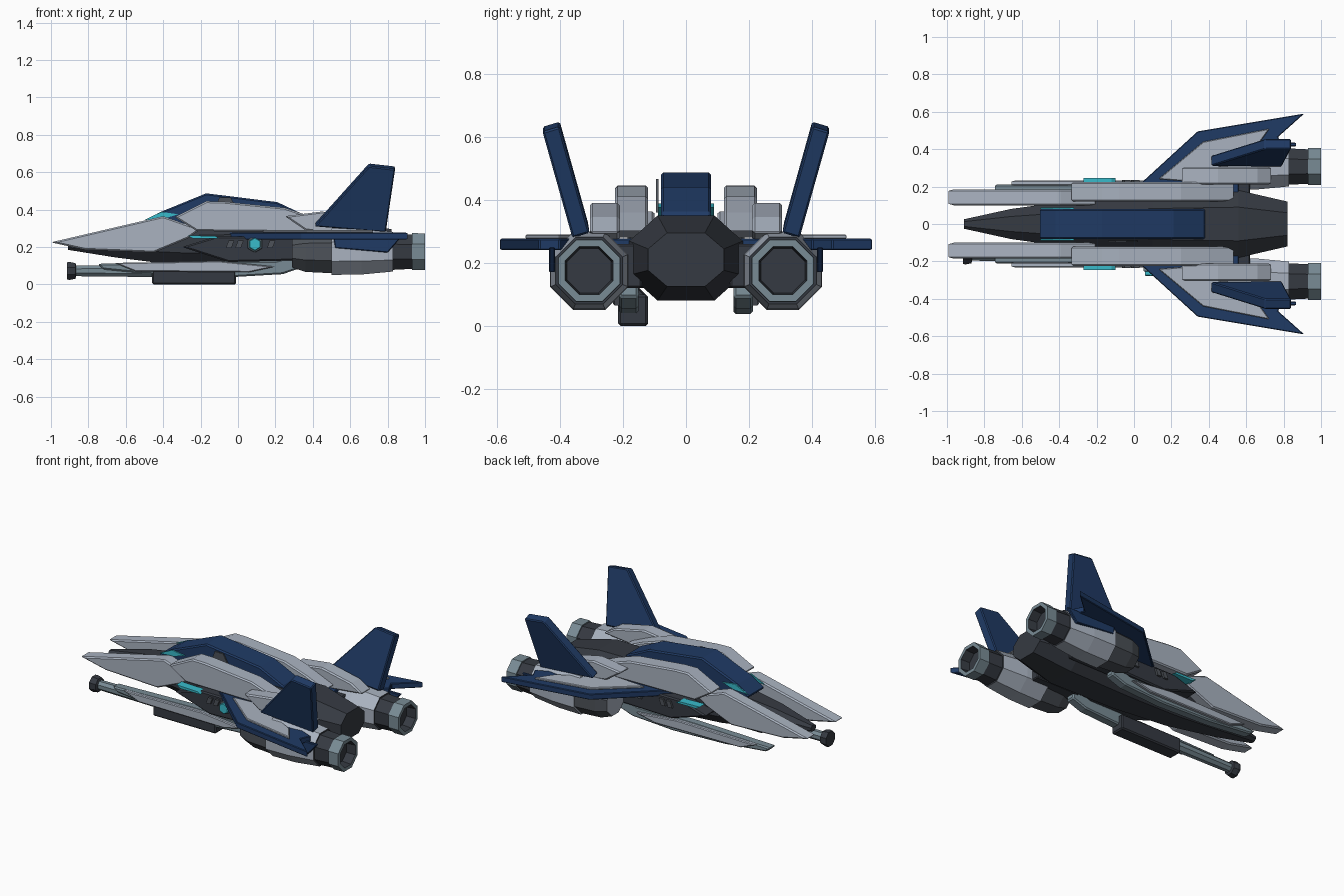
import bpy, bmesh, math

if "Cube" in bpy.data.objects:
    bpy.data.objects.remove(bpy.data.objects["Cube"])


def material(name, rgb):
    m = bpy.data.materials.new(name)
    m.diffuse_color = (*rgb, 1)
    m.use_nodes = True
    m.node_tree.nodes["Principled BSDF"].inputs["Base Color"].default_value = m.diffuse_color
    return m


LIGHT = material("light_grey", (0.40, 0.45, 0.53))
NAVY = material("navy", (0.014, 0.043, 0.13))
DARK = material("charcoal", (0.036, 0.042, 0.054))
MID = material("gunmetal", (0.075, 0.085, 0.10))
STEEL = material("steel", (0.19, 0.26, 0.30))
TEAL = material("teal", (0.04, 0.50, 0.60))


def finish(name, bm, mats, bevel=0):
    bmesh.ops.recalc_face_normals(bm, faces=bm.faces)
    me = bpy.data.meshes.new(name)
    bm.to_mesh(me)
    bm.free()
    for m in mats:
        me.materials.append(m)
    ob = bpy.data.objects.new(name, me)
    bpy.context.collection.objects.link(ob)
    if bevel:
        b = ob.modifiers.new("edge", 'BEVEL')
        b.width = bevel
        b.segments = 1
        b.limit_method = 'ANGLE'
    return ob


def bridge(name, loops, mats, bevel=0, mat_ids=None):
    """Skin equal-length closed loops and cap both ends."""
    bm = bmesh.new()
    rows = [[bm.verts.new(p) for p in loop] for loop in loops]
    n = len(rows[0])
    for i in range(len(rows) - 1):
        a, b = rows[i], rows[i + 1]
        for k in range(n):
            j = (k + 1) % n
            f = bm.faces.new((a[k], a[j], b[j], b[k]))
            f.material_index = mat_ids[i] if mat_ids else 0
    bm.faces.new(rows[0])
    end = bm.faces.new(rows[-1])
    end.material_index = mat_ids[-1] if mat_ids else 0
    return finish(name, bm, mats, bevel)


def side_plate(name, pts, y0, y1, mat, bevel=0.008):
    """Profile in x, z given a thickness along y."""
    return bridge(name, [[(x, y, z) for x, z in pts] for y in (y0, y1)], [mat], bevel)


def flat_plate(name, pts, s, z0, z1, mat, bevel=0.004):
    """Outline in x, y given a thickness along z."""
    return bridge(name, [[(x, s * y, z) for x, y in pts] for z in (z0, z1)], [mat], bevel)


def box(name, x0, x1, y0, y1, z0, z1, mat, bevel=0.006):
    return side_plate(name, [(x0, z0), (x1, z0), (x1, z1), (x0, z1)], y0, y1, mat, bevel)


def turned(name, profile, y, z, mats, mat_ids, sides=8):
    """Faceted turned part along x, from (x, apothem) pairs."""
    loops = []
    for x, r in profile:
        r /= math.cos(math.pi / sides)
        ang = [(k + 0.5) * math.tau / sides for k in range(sides)]
        loops.append([(x, y + r * math.cos(a), z + r * math.sin(a)) for a in ang])
    return bridge(name, loops, mats, 0, mat_ids)


# Core fuselage: chamfered sections (x, half width, bottom, top)
sections = [(-0.91, 0.025, 0.185, 0.225), (-0.66, 0.08, 0.145, 0.28),
            (-0.30, 0.13, 0.10, 0.33), (0.10, 0.165, 0.08, 0.35),
            (0.56, 0.18, 0.08, 0.35), (0.82, 0.12, 0.125, 0.295)]
loops = []
for x, w, lo, hi in sections:
    c, h = 0.5 * w, 0.3 * (hi - lo)
    loops.append([(x, -c, lo), (x, c, lo), (x, w, lo + h), (x, w, hi - h),
                  (x, c, hi), (x, -c, hi), (x, -w, hi - h), (x, -w, lo + h)])
bridge("fuselage", loops, [DARK])

# Dorsal spine and canopy
side_plate("dorsal_spine", [(-0.51, 0.33), (-0.42, 0.385), (-0.17, 0.487), (0.21, 0.44),
                            (0.38, 0.36), (0.38, 0.30), (-0.45, 0.28)], -0.08, 0.08, NAVY)

NOSE = [(-1.0, 0.225), (-0.40, 0.365), (-0.20, 0.295), (-0.27, 0.245),
        (-0.45, 0.17), (-0.82, 0.185)]
SHOULDER = [(-0.34, 0.36), (-0.17, 0.445), (-0.08, 0.443), (0.25, 0.41), (0.40, 0.36),
            (0.54, 0.30), (0.38, 0.28), (-0.22, 0.285)]
NACELLE_TOP = [(0.25, 0.365), (0.45, 0.39), (0.66, 0.345), (0.74, 0.295),
               (0.50, 0.27), (0.36, 0.29)]
LOWER = [(-0.75, 0.11), (-0.20, 0.125), (0.20, 0.125), (0.33, 0.16), (0.34, 0.09),
         (0.24, 0.055), (-0.05, 0.038), (-0.42, 0.05), (-0.72, 0.08)]
LOWER_OUT = [(-0.66, 0.115), (-0.10, 0.125), (0.20, 0.095), (0.06, 0.065), (-0.55, 0.07)]
CHEEK = [(-0.30, 0.20), (-0.12, 0.255), (0.38, 0.255), (0.38, 0.13), (-0.05, 0.12)]
WING = [(-0.13, 0.07), (0.05, 0.23), (0.34, 0.495), (0.91, 0.59), (0.77, 0.465),
        (0.80, 0.40), (0.56, 0.30), (0.56, 0.10)]
WING_SKIN = [(0.13, 0.24), (0.37, 0.44), (0.725, 0.51), (0.65, 0.405), (0.45, 0.30),
             (0.40, 0.22)]
NOZZLE = [(0.29, 0.085), (0.36, 0.108), (0.50, 0.115), (0.50, 0.124), (0.66, 0.122),
          (0.83, 0.106), (0.83, 0.097), (0.93, 0.092), (0.93, 0.099), (1.0, 0.098),
          (1.0, 0.076), (0.94, 0.070)]
NOZZLE_IDS = [1, 1, 0, 0, 0, 2, 2, 3, 3, 3, 2, 2]

for s, tag in ((-1, "right"), (1, "left")):
    # Layered armour plates
    side_plate("nose_plate_" + tag, NOSE, s * 0.10, s * 0.185, LIGHT)
    side_plate("shoulder_plate_" + tag, SHOULDER, s * 0.12, s * 0.225, LIGHT)
    side_plate("nacelle_plate_" + tag, NACELLE_TOP, s * 0.21, s * 0.305, LIGHT)
    side_plate("lower_plate_" + tag, LOWER, s * 0.15, s * 0.212, STEEL)
    side_plate("lower_skin_" + tag, LOWER_OUT, s * 0.205, s * 0.232, LIGHT, 0.005)
    side_plate("cheek_" + tag, CHEEK, s * 0.10, s * 0.222, DARK)

    # Canopy side windows
    side_plate("canopy_glass_" + tag, [(-0.50, 0.345), (-0.41, 0.388), (-0.32, 0.375),
                                       (-0.40, 0.35)], s * 0.08, s * 0.088, TEAL, 0)

    # Cheek light strip and vents
    side_plate("light_strip_" + tag, [(-0.27, 0.262), (-0.12, 0.258), (-0.10, 0.245),
                                      (-0.24, 0.245)], s * 0.19, s * 0.245, TEAL, 0)
    for x in (-0.05, 0.0, 0.17):
        side_plate("vent_" + tag, [(x, 0.235), (x + 0.03, 0.235), (x + 0.015, 0.195),
                                   (x - 0.015, 0.195)], s * 0.215, s * 0.235, MID, 0)

    # Wings with pale upper skin and a small ventral fin
    flat_plate("wing_" + tag, WING, s, 0.24, 0.277, NAVY)
    flat_plate("wing_skin_" + tag, WING_SKIN, s, 0.275, 0.29, LIGHT)
    side_plate("ventral_fin_" + tag, [(0.51, 0.25), (0.87, 0.25), (0.80, 0.17),
                                      (0.52, 0.195)], s * 0.415, s * 0.435, NAVY, 0.004)

    # Canted tail fin
    fin = [(0.41, 0.325, 0.31), (0.70, 0.648, 0.40), (0.84, 0.632, 0.40), (0.79, 0.295, 0.305)]
    bridge("tail_fin_" + tag,
           [[(x, s * (y + t), z - 0.3 * t) for x, z, y in fin] for t in (0, 0.055)],
           [NAVY], 0.006)

    # Engine nacelle with recessed exhaust
    turned("engine_" + tag, NOZZLE, s * 0.307, 0.175, [LIGHT, MID, DARK, STEEL], NOZZLE_IDS)
    box("engine_mount_" + tag, 0.30, 0.62, s * 0.14, s * 0.25, 0.12, 0.26, DARK)

# Hexagonal side sensor, one side only
ang = [k * math.tau / 6 + math.pi / 6 for k in range(6)]
for nm, r, y, mat in (("sensor_rim", 0.045, -0.255, STEEL), ("sensor_lens", 0.036, -0.278, TEAL)):
    side_plate(nm, [(0.09 + r * math.cos(a), 0.215 + r * math.sin(a)) for a in ang],
               -0.215, y, mat, 0.004)

# Small blade antenna beside the spine
side_plate("antenna", [(-0.14, 0.36), (-0.10, 0.465), (-0.04, 0.465), (0.02, 0.36)],
           -0.095, -0.087, MID, 0)

# Under-slung cannon on one side
turned("cannon_barrel", [(-0.87, 0.028), (-0.50, 0.032), (-0.10, 0.036)], -0.168, 0.072,
       [STEEL], [0, 0, 0])
turned("cannon_muzzle", [(-0.915, 0.046), (-0.90, 0.048), (-0.87, 0.042), (-0.865, 0.03)],
       -0.168, 0.072, [DARK], [0] * 4)
box("cannon_housing", -0.46, -0.01, -0.215, -0.12, 0.0, 0.10, DARK, 0.008)
